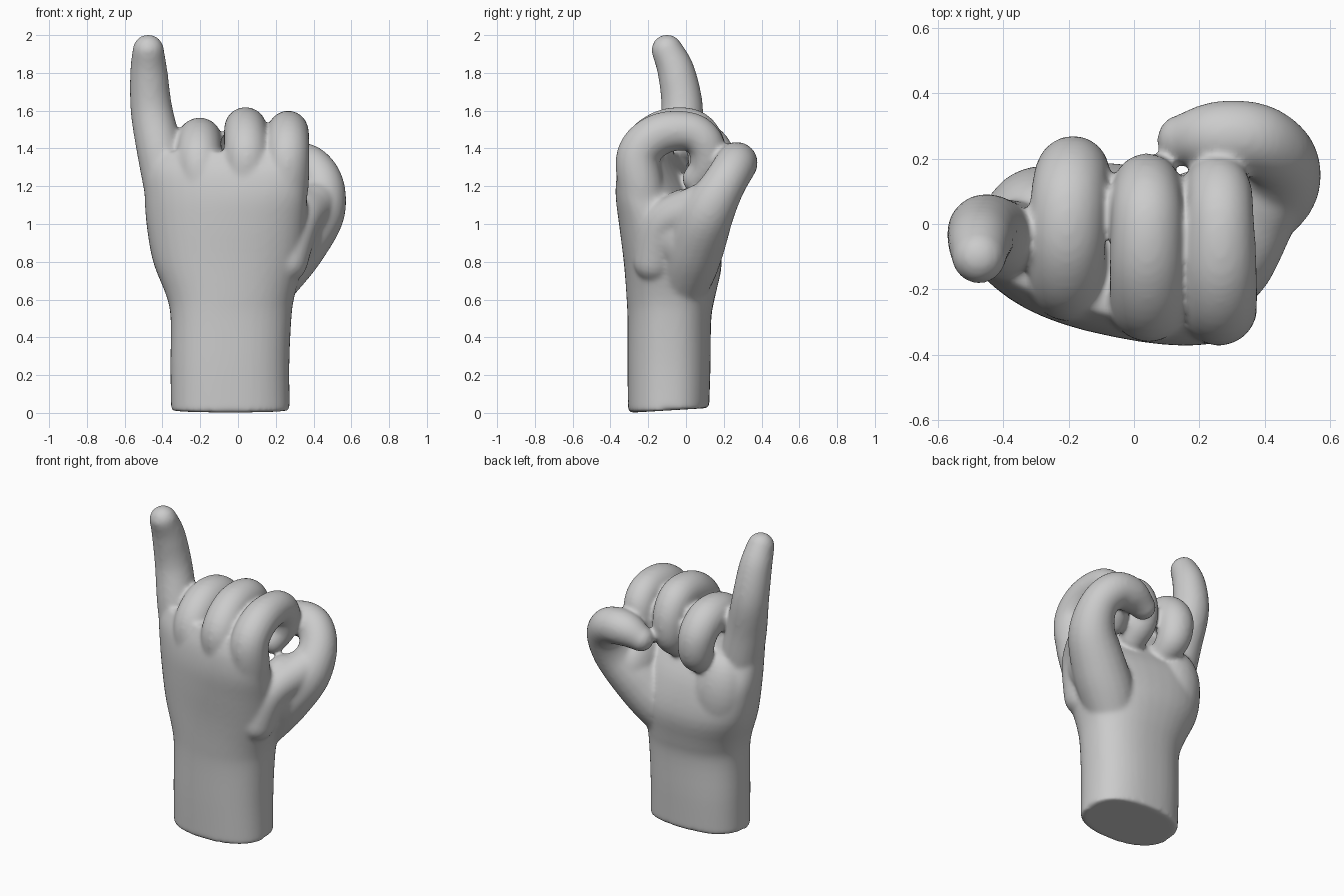
import bpy, bmesh, math
from mathutils import Vector, Matrix

bm = bmesh.new()


def skin(rings):
    """Closed surface through a list of equally long point rings."""
    loops = [[bm.verts.new(p) for p in r] for r in rings]
    n = len(loops[0])
    for a, b in zip(loops, loops[1:]):
        for i in range(n):
            j = (i + 1) % n
            bm.faces.new((a[i], a[j], b[j], b[i]))
    bm.faces.new(loops[0][::-1])
    bm.faces.new(loops[-1])


def spline(keys, steps=6):
    """Catmull-Rom samples through tuples of any length."""
    k = [keys[0]] + list(keys) + [keys[-1]]
    out = []
    for i in range(1, len(k) - 2):
        for s in range(steps):
            t = s / steps
            out.append([0.5 * (2 * b + (c - a) * t + (2 * a - 5 * b + 4 * c - d) * t * t
                               + (3 * b - a - 3 * c + d) * t ** 3)
                        for a, b, c, d in zip(k[i - 1], k[i], k[i + 1], k[i + 2])])
    return out + [list(keys[-1])]


def digit(keys, n=20):
    """Round-ended tube; keys are (x, y, z, radius)."""
    s = spline(keys)
    pts = [Vector(p[:3]) for p in s]
    rad = [p[3] for p in s]
    tan = [(pts[min(i + 1, len(pts) - 1)] - pts[max(i - 1, 0)]).normalized()
           for i in range(len(pts))]
    cap = [math.radians(a) for a in (20, 40, 58, 74, 86)]
    stations = [(pts[0] - tan[0] * rad[0] * math.sin(a), tan[0], rad[0] * math.cos(a))
                for a in reversed(cap)]
    stations += list(zip(pts, tan, rad))
    stations += [(pts[-1] + tan[-1] * rad[-1] * math.sin(a), tan[-1], rad[-1] * math.cos(a))
                 for a in cap]
    side = Vector((1, 0.01, 0))
    rings = []
    for p, t, r in stations:
        side = (side - t * side.dot(t)).normalized()
        up = t.cross(side)
        rings.append([p + r * (math.cos(w) * side + math.sin(w) * up)
                      for w in (math.tau * i / n for i in range(n))])
    skin(rings)


def pad(centre, radii, tilt=0):
    """Fleshy ellipsoid blended into the palm."""
    m = Matrix.Translation(centre) @ Matrix.Rotation(math.radians(tilt), 4, 'Y') \
        @ Matrix.Diagonal((*radii, 1))
    bmesh.ops.create_uvsphere(bm, u_segments=24, v_segments=16, radius=1, matrix=m)


# wrist and palm: z, centre x, centre y, half width, half depth, slant
palm = [(0.00, -0.04, -0.092, 0.315, 0.215, 0.0),
        (0.25, -0.043, -0.090, 0.315, 0.220, 0.0),
        (0.50, -0.037, -0.088, 0.32, 0.222, 0.0),
        (0.62, -0.04, -0.08, 0.34, 0.235, -0.03),
        (0.80, -0.05, -0.07, 0.40, 0.255, -0.09),
        (1.00, -0.06, -0.10, 0.425, 0.24, -0.16),
        (1.15, -0.065, -0.145, 0.43, 0.20, -0.21),
        (1.28, -0.07, -0.17, 0.43, 0.155, -0.23),
        (1.38, -0.07, -0.165, 0.39, 0.115, -0.23)]
rings = []
for z, cx, cy, w, d, slant in spline(palm, 4):
    ring = []
    for i in range(40):
        a = math.tau * i / 40
        c, s = math.cos(a), math.sin(a)
        x = w * math.copysign(abs(c) ** 0.85, c)
        y = cy + d * math.copysign(abs(s) ** 0.85, s) + slant * x
        # the cut at the wrist rises slightly towards the palm side
        ring.append((cx + x, y, z + 0.06 * (y + 0.31) * max(0, 1 - z / 0.25)))
    rings.append(ring)
skin(rings)

# heel of the hand, thumb web
pad((-0.27, 0.03, 0.95), (0.18, 0.15, 0.28), -8)
pad((0.32, 0.01, 0.97), (0.13, 0.20, 0.22))
digit([(0.26, -0.17, 0.80, 0.11), (0.32, -0.12, 1.00, 0.11), (0.39, 0.04, 1.08, 0.115),
       (0.43, 0.14, 1.12, 0.12)])

# index finger
digit([(0.20, -0.18, 0.90, 0.12), (0.25, -0.235, 1.18, 0.122), (0.262, -0.25, 1.37, 0.116),
       (0.265, -0.14, 1.475, 0.112), (0.265, 0.02, 1.49, 0.103), (0.26, 0.105, 1.42, 0.10),
       (0.24, 0.11, 1.31, 0.09), (0.21, 0.06, 1.24, 0.08)])
# middle finger
digit([(0.04, -0.18, 0.90, 0.12), (0.045, -0.22, 1.20, 0.125), (0.045, -0.235, 1.38, 0.12),
       (0.04, -0.12, 1.49, 0.115), (0.04, 0.03, 1.50, 0.11), (0.04, 0.105, 1.41, 0.105),
       (0.04, 0.105, 1.28, 0.10), (0.04, 0.04, 1.20, 0.085)])
# ring finger
digit([(-0.16, -0.15, 0.90, 0.12), (-0.19, -0.175, 1.18, 0.122), (-0.205, -0.165, 1.34, 0.12),
       (-0.205, -0.06, 1.435, 0.118), (-0.20, 0.07, 1.435, 0.118), (-0.19, 0.15, 1.35, 0.115),
       (-0.18, 0.15, 1.23, 0.105), (-0.17, 0.08, 1.16, 0.085)])
# raised little finger
digit([(-0.33, -0.08, 0.95, 0.12), (-0.36, -0.06, 1.15, 0.13), (-0.41, -0.045, 1.37, 0.123),
       (-0.457, -0.02, 1.60, 0.112), (-0.472, -0.05, 1.80, 0.10), (-0.475, -0.10, 1.92, 0.084)])
# thumb
digit([(0.09, -0.06, 0.58, 0.13), (0.20, -0.005, 0.76, 0.165), (0.31, 0.045, 0.90, 0.165),
       (0.425, 0.115, 1.06, 0.142), (0.445, 0.20, 1.21, 0.116), (0.37, 0.26, 1.31, 0.112),
       (0.25, 0.268, 1.32, 0.108), (0.15, 0.258, 1.28, 0.08)])

bmesh.ops.recalc_face_normals(bm, faces=bm.faces[:])
mesh = bpy.data.meshes.new("hand")
bm.to_mesh(mesh)
bm.free()
hand = bpy.data.objects.new("hand", mesh)
bpy.context.collection.objects.link(hand)

# fuse all parts into one soft skin
fuse = hand.modifiers.new("fuse", 'REMESH')
fuse.mode = 'VOXEL'
fuse.voxel_size = 0.012
fuse.use_smooth_shade = True
soft = hand.modifiers.new("soften", 'SMOOTH')
soft.factor = 0.5
soft.iterations = 14
